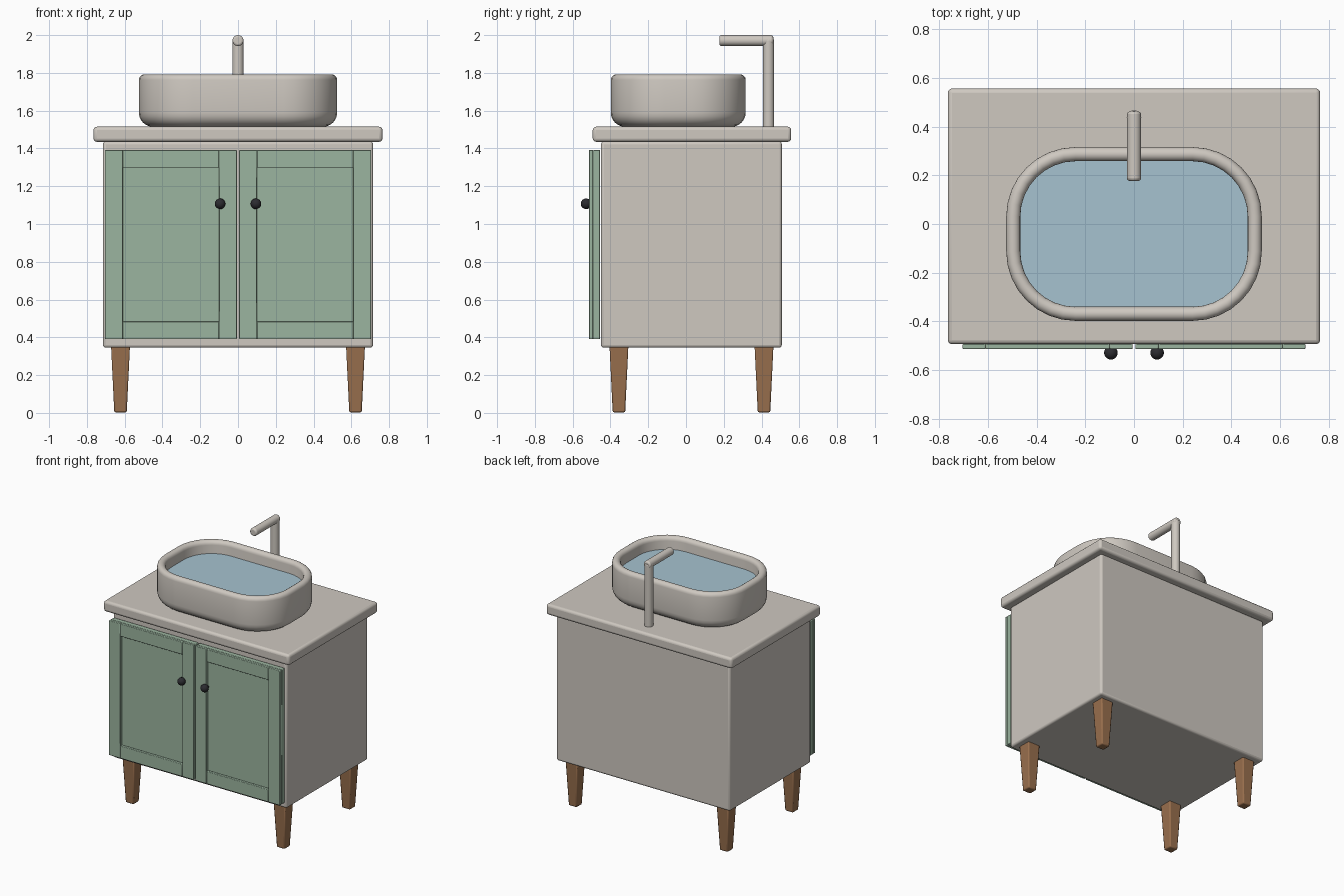
import bpy
import bmesh
import math
from mathutils import Matrix, Vector

default = bpy.data.objects.get("Cube")
if default:
    bpy.data.objects.remove(default, do_unlink=True)


def material(name, rgb):
    mat = bpy.data.materials.new(name)
    mat.use_nodes = True
    mat.diffuse_color = (*rgb, 1)
    mat.node_tree.nodes["Principled BSDF"].inputs["Base Color"].default_value = (*rgb, 1)
    return mat


STONE = material("warm stone", (0.62, 0.58, 0.53))
GREEN = material("sage green", (0.33, 0.46, 0.35))
WATER = material("water blue", (0.38, 0.54, 0.63))
WOOD = material("warm wood", (0.32, 0.16, 0.075))
BLACK = material("black knob", (0.025, 0.025, 0.03))


def finish(name, bm, mat, bevel=0, segments=3, angle=35):
    bmesh.ops.recalc_face_normals(bm, faces=bm.faces)
    mesh = bpy.data.meshes.new(name)
    bm.to_mesh(mesh)
    bm.free()
    mesh.materials.append(mat)
    obj = bpy.data.objects.new(name, mesh)
    bpy.context.collection.objects.link(obj)
    if bevel:
        mod = obj.modifiers.new("Soft edges", "BEVEL")
        mod.width = bevel
        mod.segments = segments
        mod.limit_method = "ANGLE"
        mod.angle_limit = math.radians(40)
    bpy.ops.object.select_all(action="DESELECT")
    obj.select_set(True)
    bpy.context.view_layer.objects.active = obj
    bpy.ops.object.shade_smooth_by_angle(angle=math.radians(angle))
    return obj


def box(name, x, y, z, mat, bevel=0, segments=3, taper=1):
    """Box from (low, high) ranges; taper scales the bottom face."""
    bm = bmesh.new()
    bmesh.ops.create_cube(bm, size=1)
    for v in bm.verts:
        k = taper if v.co.z < 0 else 1
        v.co = [(a + b) / 2 + c * (b - a) * s
                for (a, b), c, s in zip((x, y, z), v.co, (k, k, 1))]
    return finish(name, bm, mat, bevel, segments)


def rod(name, start, end, radius, mat, bevel=0):
    start, end = Vector(start), Vector(end)
    axis = end - start
    bm = bmesh.new()
    turn = axis.to_track_quat("Z", "Y").to_matrix().to_4x4()
    bmesh.ops.create_cone(bm, cap_ends=True, segments=24, radius1=radius, radius2=radius,
                          depth=axis.length,
                          matrix=Matrix.Translation((start + end) / 2) @ turn)
    return finish(name, bm, mat, bevel)


# Cabinet body and countertop
box("cabinet_body", (-0.715, 0.715), (-0.45, 0.507), (0.345, 1.437), STONE, 0.015)
box("countertop", (-0.765, 0.765), (-0.494, 0.557), (1.435, 1.515), STONE, 0.018)

# Tapered legs
for side, x in (("right", -0.622), ("left", 0.622)):
    for end, y in (("front", -0.355), ("back", 0.413)):
        box(f"{end}_{side}_leg", (x - 0.05, x + 0.05), (y - 0.05, y + 0.05),
            (0.003, 0.355), WOOD, 0.008, 2, taper=0.66)


# Framed doors with round knobs
def door(side, s):
    def part(name, x, y, z):
        box(f"{side}_door_{name}", sorted((s * x[0], s * x[1])), y, z, GREEN, 0.004, 2)

    inner, outer, low, high, w = 0.006, 0.704, 0.39, 1.392, 0.094
    face = (-0.514, -0.492)
    part("panel", (inner, outer), (-0.492, -0.455), (low, high))
    part("inner_stile", (inner, inner + w), face, (low, high))
    part("outer_stile", (outer - w, outer), face, (low, high))
    part("bottom_rail", (inner + w, outer - w), face, (low, low + w))
    part("top_rail", (inner + w, outer - w), face, (high - w, high))
    bm = bmesh.new()
    bmesh.ops.create_uvsphere(bm, u_segments=20, v_segments=12, radius=0.028,
                              matrix=Matrix.Translation((s * 0.095, -0.529, 1.107)))
    finish(f"{side}_knob", bm, BLACK)
    rod(f"{side}_knob_stem", (s * 0.095, -0.49, 1.107), (s * 0.095, -0.52, 1.107), 0.01, BLACK)


door("right", -1)
door("left", 1)


# Basin: rounded rectangles stacked along a wall profile
def outline(bm, radius, z, steps=8):
    verts = []
    for i, (sx, sy) in enumerate(((1, 1), (-1, 1), (-1, -1), (1, -1))):
        for j in range(steps + 1):
            a = math.pi / 2 * (i + j / steps)
            verts.append(bm.verts.new((sx * 0.24 + radius * math.cos(a),
                                       sy * 0.072 - 0.041 + radius * math.sin(a), z)))
    return verts


def arc(cr, cz, radius, start, end, steps):
    for i in range(steps + 1):
        a = math.radians(start + (end - start) * i / steps)
        yield cr + radius * math.cos(a), cz + radius * math.sin(a)


OUT, TOP, BASE, FILLET, LIP = 0.285, 1.792, 1.515, 0.075, 0.029
profile = list(arc(OUT - FILLET, BASE + FILLET, FILLET, -90, 0, 6))
profile += arc(OUT - LIP, TOP - LIP, LIP, 0, 180, 8)
profile += arc(OUT - 2 * LIP - 0.05, BASE + 0.11, 0.05, 0, -90, 4)
bm = bmesh.new()
loops = [outline(bm, r, z) for r, z in profile]
for a, b in zip(loops, loops[1:]):
    for i in range(len(a)):
        j = (i + 1) % len(a)
        bm.faces.new((a[i], a[j], b[j], b[i]))
bm.faces.new(loops[0])
bm.faces.new(loops[-1])
finish("basin", bm, STONE)

# Water surface inside the basin
bm = bmesh.new()
bm.faces.new(outline(bm, OUT - 2 * LIP, 1.70))
finish("water", bm, WATER)

# Tap
rod("tap_column", (0, 0.437, 1.51), (0, 0.437, 1.978), 0.03, STONE, 0.006)
rod("tap_spout", (0, 0.462, 1.971), (0, 0.177, 1.971), 0.029, STONE, 0.011)
